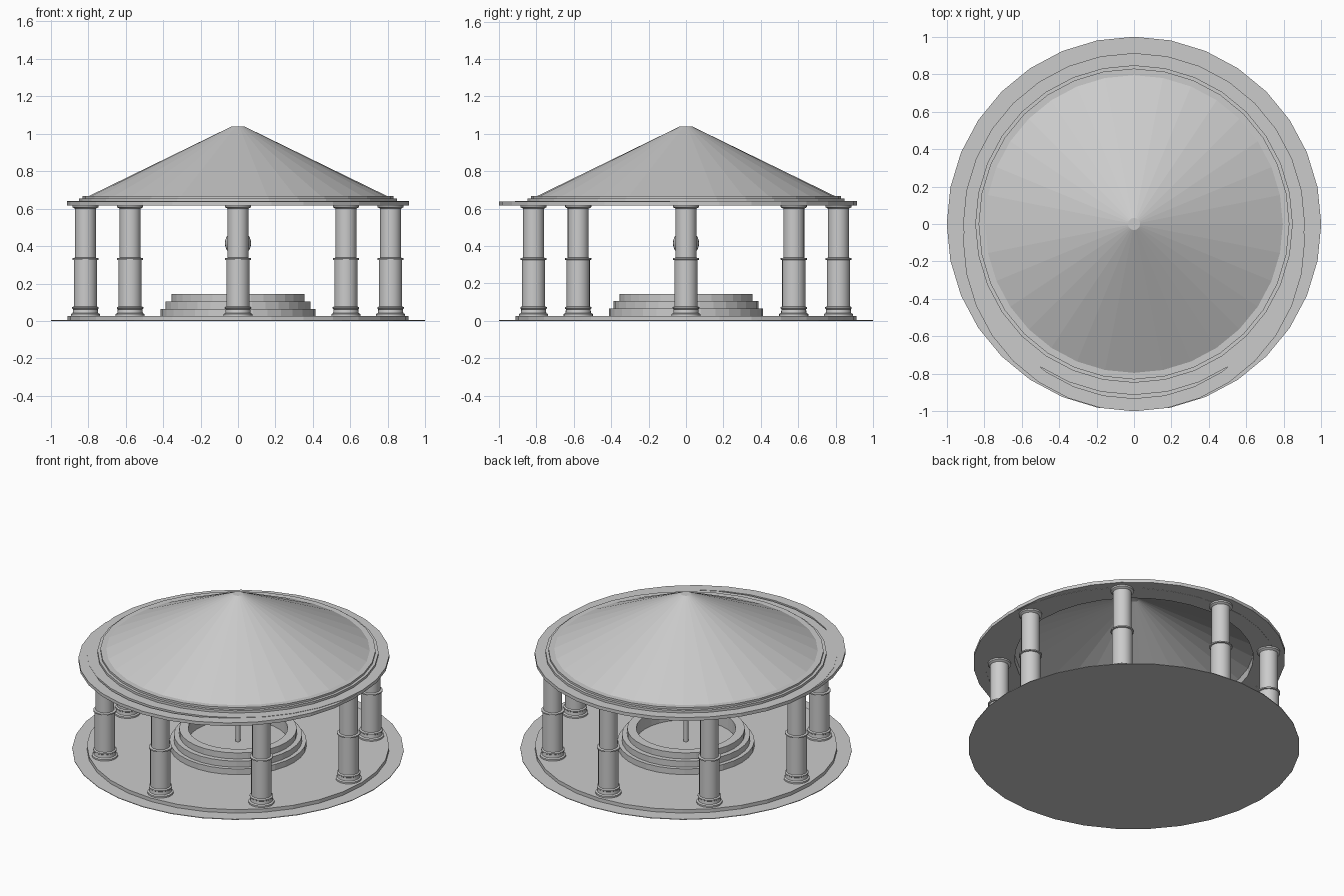
import bpy, bmesh, math

if "Cube" in bpy.data.objects:
    bpy.data.objects.remove(bpy.data.objects["Cube"])

stone = bpy.data.materials.new("grey stone")
stone.diffuse_color = (0.6, 0.6, 0.6, 1)
stone.use_nodes = True
stone.node_tree.nodes["Principled BSDF"].inputs["Base Color"].default_value = stone.diffuse_color


def lathe(name, profile, sides=32, loc=(0, 0, 0), ring=False, smooth=False):
    """Spin (radius, z) points round z; ring=True closes the section into a loop."""
    bm = bmesh.new()
    rows = []
    for r, z in profile:
        if r == 0:
            rows.append([bm.verts.new((0, 0, z))] * sides)
        else:
            rows.append([bm.verts.new((r * math.cos(2 * math.pi * i / sides),
                                       r * math.sin(2 * math.pi * i / sides), z))
                         for i in range(sides)])
    pairs = list(zip(rows, rows[1:])) + ([(rows[-1], rows[0])] if ring else [])
    for a, b in pairs:
        for i in range(sides):
            j = (i + 1) % sides
            bm.faces.new(list(dict.fromkeys((a[i], a[j], b[j], b[i]))))
    bmesh.ops.recalc_face_normals(bm, faces=bm.faces)
    mesh = bpy.data.meshes.new(name)
    bm.to_mesh(mesh)
    bm.free()
    mesh.materials.append(stone)
    ob = bpy.data.objects.new(name, mesh)
    ob.location = loc
    bpy.context.collection.objects.link(ob)
    if smooth:
        bpy.ops.object.select_all(action='DESELECT')
        ob.select_set(True)
        bpy.context.view_layer.objects.active = ob
        bpy.ops.object.shade_smooth_by_angle(angle=math.radians(30))
    return ob


# Ground disc and raised floor
lathe("ground_disc", [(0, 0), (1, 0), (1, 0.004), (0, 0.004)])
lathe("floor", [(0, 0.004), (0.912, 0.004), (0.912, 0.027), (0, 0.027)])

# Stepped basin in the middle
lathe("basin", [(0, 0.027), (0.413, 0.027), (0.413, 0.065), (0.387, 0.065),
                (0.387, 0.105), (0.355, 0.105), (0.355, 0.145),
                (0.30, 0.145), (0.30, 0.06), (0, 0.06)])

# Ball on a slim stem
lathe("ball", [(0, 0.345)] + [(0.07 * math.sin(math.pi * k / 12),
                              0.415 - 0.07 * math.cos(math.pi * k / 12))
                             for k in range(1, 12)] + [(0, 0.485)], 24, smooth=True)
lathe("ball_stem", [(0.015, 0.06), (0.015, 0.35)], 12, smooth=True)

# Eight turned columns
column = [(0, 0.027), (0.078, 0.027), (0.078, 0.037), (0.068, 0.042), (0.066, 0.062),
          (0.071, 0.066), (0.071, 0.073), (0.062, 0.078), (0.062, 0.325),
          (0.070, 0.327), (0.070, 0.335), (0.056, 0.338), (0.056, 0.600),
          (0.070, 0.608), (0.070, 0.620), (0, 0.620)]
for k in range(8):
    a = k * math.pi / 4
    lathe(f"column_{k + 1}", column, 24,
          (0.815 * math.cos(a), 0.815 * math.sin(a), 0), smooth=True)

# Cornice, with a second ring set forward of it
lathe("cornice", [(0.72, 0.618), (0.913, 0.618), (0.913, 0.640), (0.848, 0.640),
                  (0.848, 0.655), (0.83, 0.655), (0.83, 0.668), (0.72, 0.668)], ring=True)
lathe("front_cornice_ring", [(0.845, 0.617), (0.913, 0.617), (0.913, 0.638),
                             (0.845, 0.638)], loc=(0, -0.087, 0), ring=True)

# Hollow conical roof
lathe("roof", [(0, 1.03), (0.03, 1.025), (0.72, 0.668), (0.795, 0.668),
               (0.032, 1.04), (0, 1.04)])
